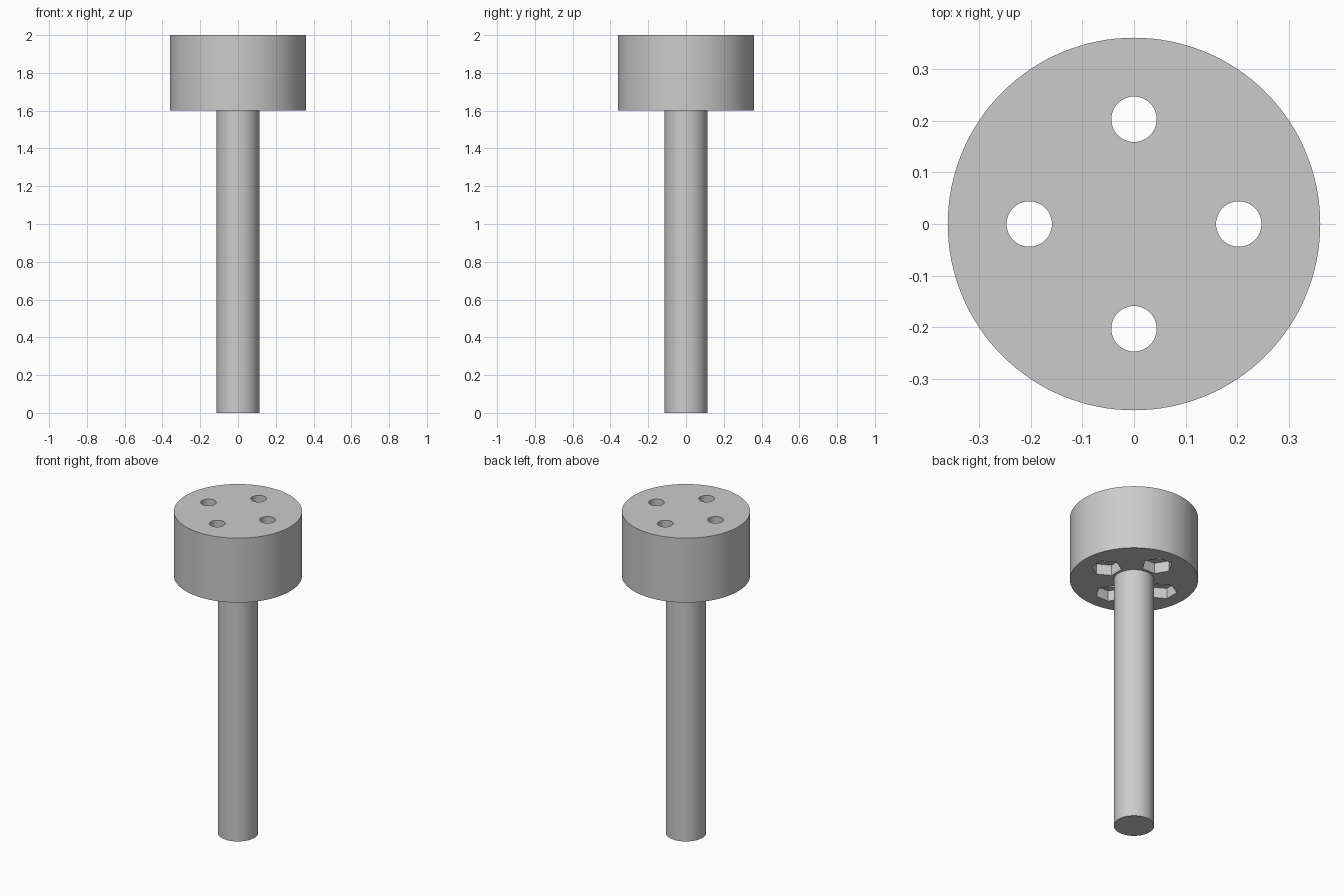
import bpy
from math import radians, cos, sin, pi

cube = bpy.data.objects.get("Cube")
if cube:
    bpy.data.objects.remove(cube, do_unlink=True)

HEAD_BOTTOM, TOP = 1.6, 2.0
HEAD_RADIUS, SHAFT_RADIUS = 0.361, 0.114
HOLE_RADIUS, HOLE_OFFSET = 0.044, 0.203
POCKET_RADIUS, POCKET_DEPTH = 0.087, 0.066

grey = bpy.data.materials.new("plain_grey")
grey.use_nodes = True
colour = (0.6, 0.6, 0.6, 1)
grey.diffuse_color = colour
grey.node_tree.nodes["Principled BSDF"].inputs["Base Color"].default_value = colour


def cylinder(name, radius, bottom, top, sides=96, x=0, y=0, turn=0):
    bpy.ops.mesh.primitive_cylinder_add(
        vertices=sides, radius=radius, depth=top - bottom,
        location=(x, y, (bottom + top) / 2), rotation=(0, 0, turn))
    obj = bpy.context.object
    obj.name = name
    obj.data.materials.append(grey)
    return obj


def cut(target, cutter):
    mod = target.modifiers.new("cut", "BOOLEAN")
    mod.operation = "DIFFERENCE"
    mod.solver = "EXACT"
    mod.object = cutter
    bpy.context.view_layer.objects.active = target
    bpy.ops.object.modifier_apply(modifier=mod.name)
    bpy.data.objects.remove(cutter, do_unlink=True)


# Round head and long shaft
head = cylinder("head", HEAD_RADIUS, HEAD_BOTTOM, TOP, 128)
shaft = cylinder("shaft", SHAFT_RADIUS, 0, HEAD_BOTTOM + 0.02)

# Four through holes, each with a hexagonal nut pocket underneath
for i in range(4):
    angle = i * pi / 2
    x, y = HOLE_OFFSET * cos(angle), HOLE_OFFSET * sin(angle)
    cut(head, cylinder("hole_cutter", HOLE_RADIUS, HEAD_BOTTOM - 0.1, TOP + 0.1, 48, x, y))
    # Flat sides of the pocket face the shaft
    cut(head, cylinder("pocket_cutter", POCKET_RADIUS, HEAD_BOTTOM - 0.1,
                       HEAD_BOTTOM + POCKET_DEPTH, 6, x, y, angle))

# Smooth round walls, sharp rims
for obj in (head, shaft):
    bpy.ops.object.select_all(action="DESELECT")
    obj.select_set(True)
    bpy.context.view_layer.objects.active = obj
    bpy.ops.object.shade_smooth_by_angle(angle=radians(30))
